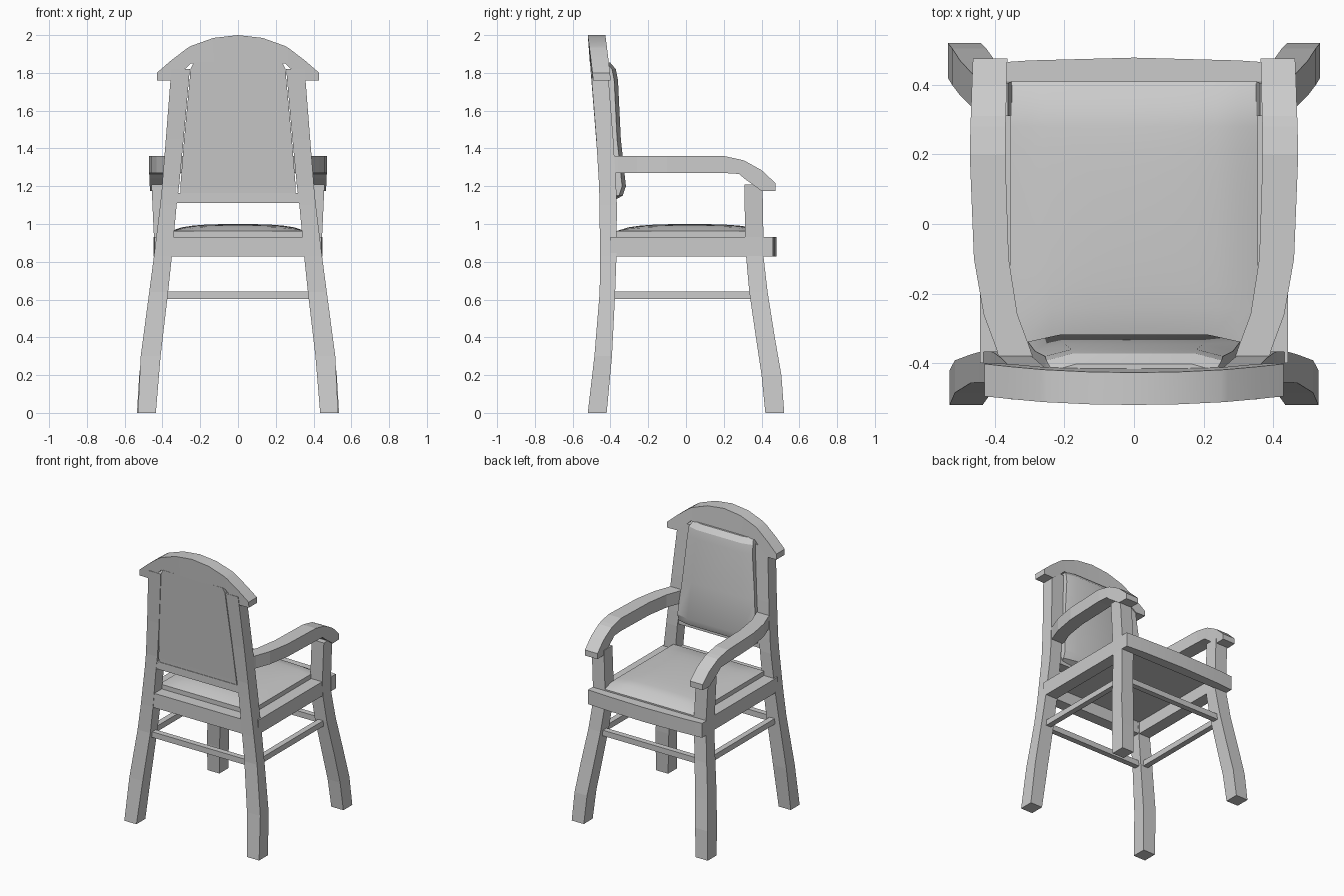
import bpy, bmesh, math

cube = bpy.data.objects.get("Cube")
if cube:
    bpy.data.objects.remove(cube, do_unlink=True)

grey = bpy.data.materials.new("plain_grey")
grey.use_nodes = True
grey.diffuse_color = (0.6, 0.6, 0.6, 1)
grey.node_tree.nodes["Principled BSDF"].inputs["Base Color"].default_value = (0.6, 0.6, 0.6, 1)


def finish(name, bm, mirror=False, smooth=None):
    bmesh.ops.recalc_face_normals(bm, faces=bm.faces)
    mesh = bpy.data.meshes.new(name)
    bm.to_mesh(mesh)
    bm.free()
    mesh.materials.append(grey)
    obj = bpy.data.objects.new(name, mesh)
    bpy.context.collection.objects.link(obj)
    if mirror:
        obj.modifiers.new("mirror", 'MIRROR')
    if smooth:
        bpy.ops.object.select_all(action='DESELECT')
        obj.select_set(True)
        bpy.context.view_layer.objects.active = obj
        bpy.ops.object.shade_smooth_by_angle(angle=math.radians(smooth))
    return obj


def loft(name, rings, **options):
    """Skin a row of matching closed sections and cap both ends."""
    bm = bmesh.new()
    rows = [[bm.verts.new(p) for p in ring] for ring in rings]
    n = len(rows[0])
    for a, b in zip(rows, rows[1:]):
        for i in range(n):
            j = (i + 1) % n
            bm.faces.new((a[i], a[j], b[j], b[i]))
    bm.faces.new(rows[0])
    bm.faces.new(rows[-1])
    return finish(name, bm, **options)


def upright(z, x0, x1, y0, y1):
    return [(x0, y0, z), (x1, y0, z), (x1, y1, z), (x0, y1, z)]


def box(name, x0, x1, y0, y1, z0, z1, mirror=False):
    return loft(name, [upright(z, x0, x1, y0, y1) for z in (z0, z1)], mirror=mirror)


# Rear posts: splayed legs that continue up to carry the back
rear = [(0, .435, .53, -.52, -.42), (.3, .41, .515, -.485, -.392),
        (.64, .37, .47, -.457, -.375), (.83, .35, .445, -.455, -.368),
        (1.1, .325, .412, -.458, -.366), (1.2, .312, .402, -.46, -.37),
        (1.45, .288, .382, -.475, -.385), (1.82, .255, .353, -.504, -.414)]
loft("rear_posts", [upright(*s) for s in rear], mirror=True)

# Front legs: curved below, straight arm supports above
front = [(0, .44, .535, .42, .52), (.2, .425, .523, .40, .505),
         (.4, .40, .50, .37, .47), (.64, .37, .465, .335, .432),
         (.83, .35, .445, .318, .41), (.93, .35, .445, .312, .41),
         (1.21, .362, .458, .31, .405)]
loft("front_legs", [upright(*s) for s in front], mirror=True)

# Arms: bowed in plan, drooping at the front
arms = [(-.42, .28, .38, 1.27, 1.36), (-.36, .298, .395, 1.27, 1.36),
        (-.26, .335, .432, 1.27, 1.36), (-.1, .36, .46, 1.27, 1.36),
        (.2, .37, .472, 1.27, 1.36), (.28, .369, .47, 1.265, 1.343),
        (.31, .368, .469, 1.24, 1.335), (.4, .366, .466, 1.175, 1.285),
        (.475, .364, .463, 1.175, 1.215)]
loft("arms", [[(x0, y, z0), (x1, y, z0), (x1, y, z1), (x0, y, z1)]
              for y, x0, x1, z0, z1 in arms], mirror=True)

# Crest: arched top rail, slightly bowed and leaning back
half = [(.43, 1.76, 1.80), (.355, 1.76, 1.865), (.27, 1.83, 1.93),
        (.25, 1.85, 1.942), (.13, 1.85, 1.985)]
arch = [(-x, a, b) for x, a, b in half] + [(0, 1.85, 2.0)] + half[::-1]


def crest_section(x, z0, z1):
    def back(z):
        return -.52 + .075 * (2 - z) + .02 * (x / .43) ** 2 * .5
    return [(x, back(z0), z0), (x, back(z0) + .093, z0),
            (x, back(z1) + .093, z1), (x, back(z1), z1)]


loft("crest_rail", [crest_section(*s) for s in arch], smooth=20)

# Back pad: upholstered panel between the posts
pad = [(1.13, .29, -.372), (1.15, .305, -.335), (1.2, .305, -.318),
       (1.45, .285, -.345), (1.76, .256, -.36), (1.82, .252, -.372), (1.855, .235, -.402)]
rings = []
for z, w, y in pad:
    back = -.452 - .08 * max(0, z - 1.15)
    rings.append([(-w, back, z), (w, back, z), (w, y - .02, z), (.7 * w, y, z),
                  (-.7 * w, y, z), (-w, y - .02, z)])
loft("back_pad", rings, smooth=25)

# Rails of the back and seat
box("lower_back_rail", -.33, .33, -.457, -.375, 1.112, 1.165)
box("rear_seat_rail", -.36, .36, -.453, -.37, .828, .93)
box("side_seat_rails", .355, .443, -.40, .34, .828, .93, mirror=True)
bow = [(-.448, .46), (-.3, .47), (0, .478), (.3, .47), (.448, .46)]
loft("front_seat_rail", [[(x, .405, .828), (x, y, .828), (x, y, .93), (x, .405, .93)]
                         for x, y in bow], smooth=20)

# Stretchers joining all four legs
box("side_stretchers", .395, .435, -.40, .36, .602, .642, mirror=True)
box("rear_stretcher", -.385, .385, -.435, -.395, .602, .642)
box("front_stretcher", -.385, .385, .365, .405, .602, .642)

# Seat cushion: crowned top with rolled edges, rounder at the front
bm = bmesh.new()
bmesh.ops.create_grid(bm, x_segments=12, y_segments=12, size=1)
top = bm.faces[:]
for v in bm.verts:
    u, t = v.co.x, v.co.y
    crown = (1 - abs(u) ** 6) * (1 - abs(t) ** 6)
    v.co = (u * .357, .02 + t * .39, .962 + .024 * crown + .014 * (1 - u * u) * (1 - t * t))
    if t > .99:
        v.co.z = .94
skirt = bmesh.ops.extrude_face_region(bm, geom=top)
for v in skirt["geom"]:
    if isinstance(v, bmesh.types.BMVert):
        v.co.z = .915
finish("seat_cushion", bm, smooth=40)
